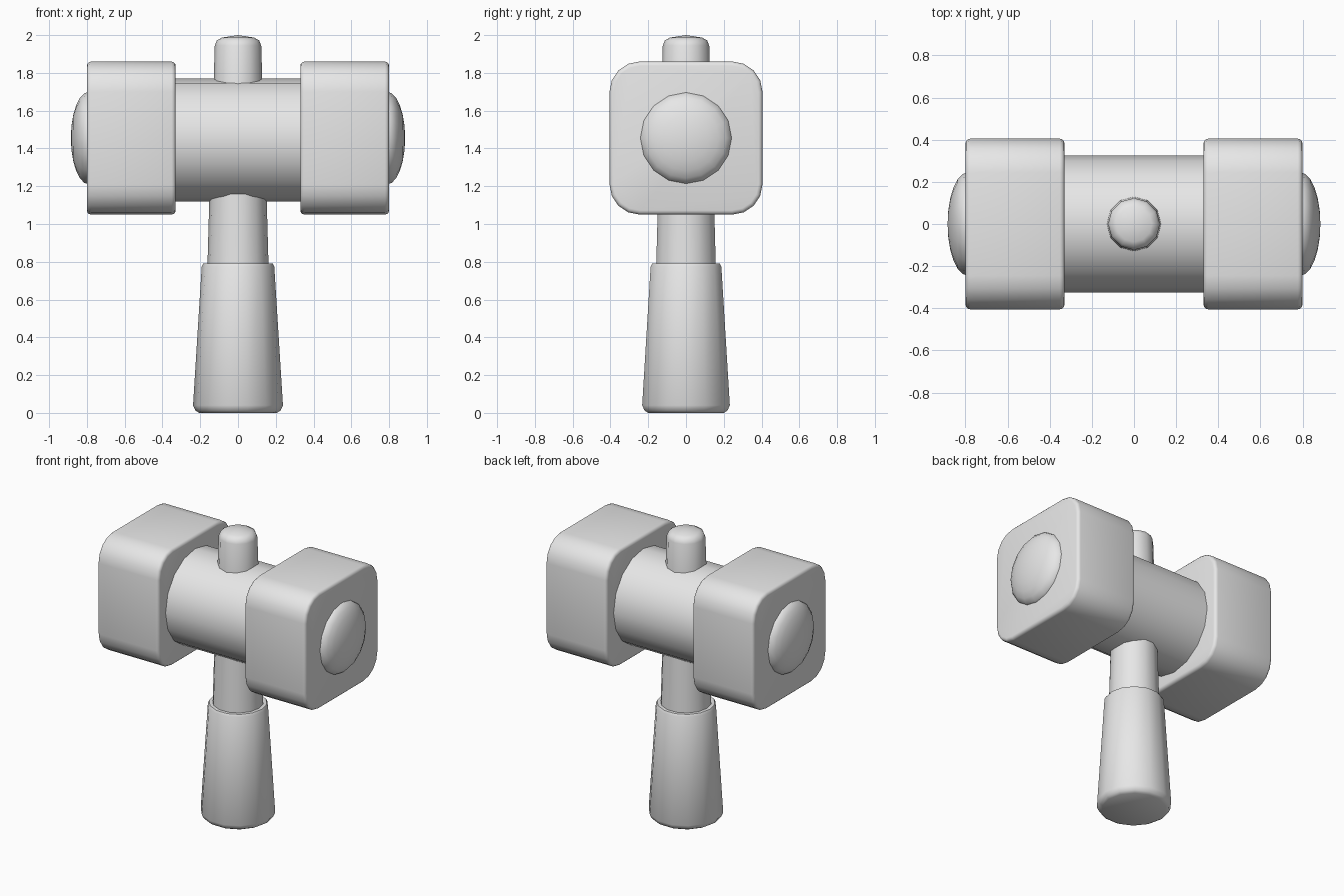
import bpy, bmesh, math
from mathutils import Matrix

if "Cube" in bpy.data.objects:
    bpy.data.objects.remove(bpy.data.objects["Cube"], do_unlink=True)

grey = bpy.data.materials.new("plain_grey")
grey.use_nodes = True
grey.diffuse_color = (0.8, 0.8, 0.8, 1)
grey.node_tree.nodes["Principled BSDF"].inputs["Base Color"].default_value = (0.8, 0.8, 0.8, 1)


def finish(name, bm, angle=40):
    """Turn a bmesh into a shaded, coloured object."""
    bmesh.ops.recalc_face_normals(bm, faces=bm.faces)
    mesh = bpy.data.meshes.new(name)
    bm.to_mesh(mesh)
    bm.free()
    mesh.materials.append(grey)
    obj = bpy.data.objects.new(name, mesh)
    bpy.context.collection.objects.link(obj)
    bpy.ops.object.select_all(action='DESELECT')
    obj.select_set(True)
    bpy.context.view_layer.objects.active = obj
    bpy.ops.object.shade_smooth_by_angle(angle=math.radians(angle))
    return obj


def lathe(name, profile, sides, matrix=Matrix(), angle=40):
    """Revolve (radius, height) points about z, then place with matrix."""
    bm = bmesh.new()
    rings = []
    for r, z in profile:
        if r == 0:
            rings.append([bm.verts.new((0, 0, z))] * sides)
        else:
            rings.append([bm.verts.new((r * math.cos(2 * math.pi * i / sides),
                                        r * math.sin(2 * math.pi * i / sides), z))
                          for i in range(sides)])
    for a, b in zip(rings, rings[1:]):
        for i in range(sides):
            j = (i + 1) % sides
            loop = list(dict.fromkeys((a[i], a[j], b[j], b[i])))
            bm.faces.new(loop)
    bm.transform(matrix)
    return finish(name, bm, angle)


def head_block(name, side):
    """Square block with rounded long corners and softened end rims."""
    bm = bmesh.new()
    bmesh.ops.create_cube(bm, size=1)
    bm.transform(Matrix.Translation((side * 0.565, 0, 1.455)) @ Matrix.Diagonal((0.47, 0.81, 0.81, 1)))
    long_edges = [e for e in bm.edges if abs(e.verts[0].co.x - e.verts[1].co.x) > 0.1]
    bmesh.ops.bevel(bm, geom=long_edges, offset=0.16, segments=4, profile=0.5, affect='EDGES')
    rims = [e for e in bm.edges if abs(e.verts[0].co.x - e.verts[1].co.x) < 0.01]
    bmesh.ops.bevel(bm, geom=rims, offset=0.022, segments=3, profile=0.5, affect='EDGES')
    return finish(name, bm)


# Handle: wide tapered grip, narrower neck
lathe("grip", [(0, 0), (0.205, 0), (0.225, 0.012), (0.238, 0.04), (0.192, 0.775),
               (0.184, 0.79), (0, 0.79)], 14)
lathe("neck", [(0, 0.77), (0.162, 0.77), (0.15, 1.2), (0, 1.2)], 14)

# Peg rising out of the barrel
lathe("top_peg", [(0, 1.65), (0.132, 1.65), (0.123, 1.945), (0.112, 1.972),
                  (0.085, 1.987), (0, 2.0)], 12)

# Barrel lying along x
along_x = Matrix.Rotation(math.pi / 2, 4, 'Y')
lathe("barrel", [(0, -0.4), (0.325, -0.4), (0.325, 0.4), (0, 0.4)], 16,
      Matrix.Translation((0, 0, 1.445)) @ along_x)

# Head blocks with a shallow dome on each striking face
dome = [(0.245 * math.cos(t), 0.095 * math.sin(t))
        for t in (math.pi / 2 * k / 6 for k in range(6))] + [(0, 0.095)]
for word, side in (("left", 1), ("right", -1)):
    head_block(word + "_head_block", side)
    lathe(word + "_dome", [(0, -0.03), (0.245, -0.03)] + dome, 16,
          Matrix.Translation((side * 0.79, 0, 1.455)) @ Matrix.Rotation(side * math.pi / 2, 4, 'Y'))
